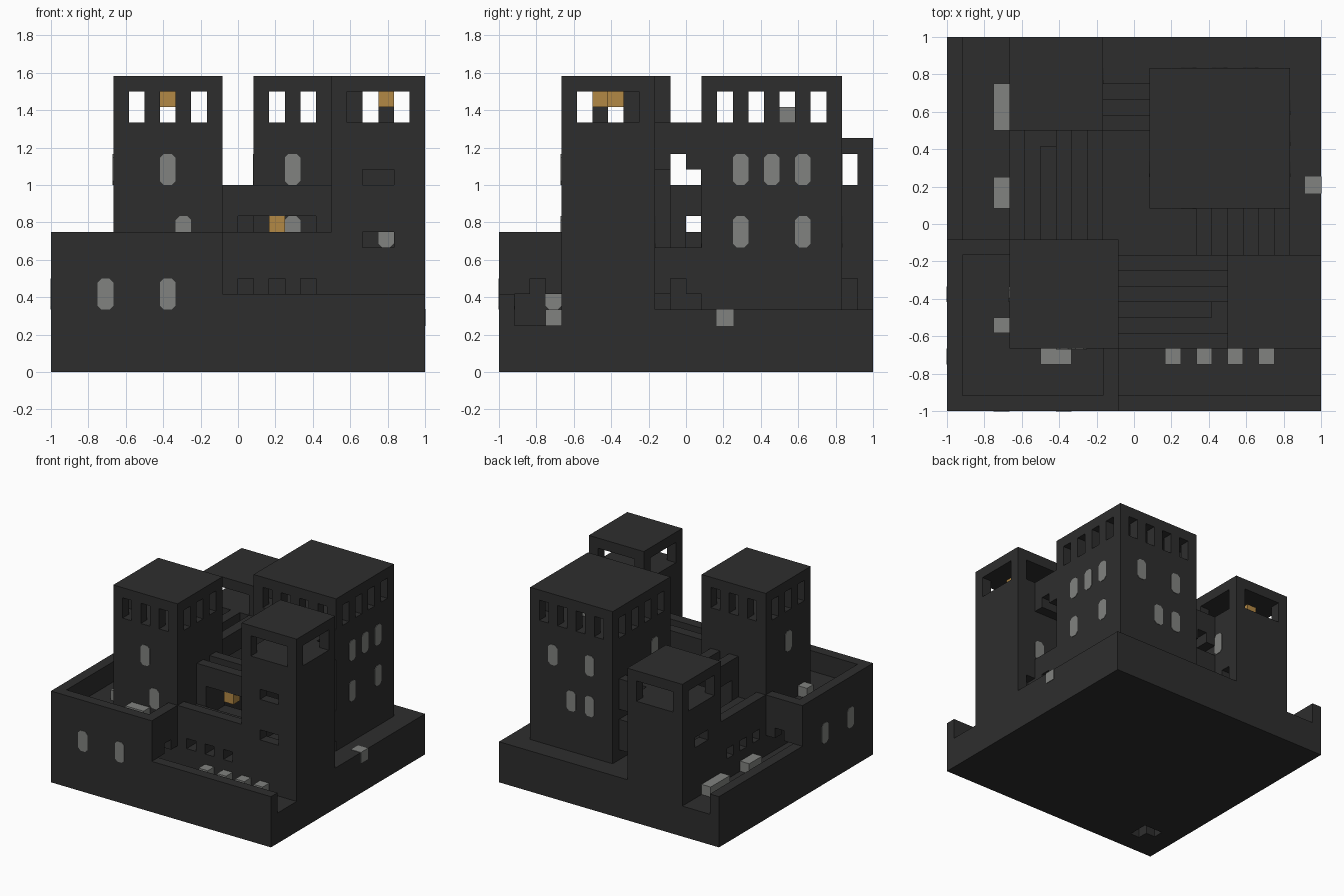
import bpy, bmesh
from itertools import product
from mathutils import Vector

U = 1 / 12  # one building block

if "Cube" in bpy.data.objects:
    bpy.data.objects.remove(bpy.data.objects["Cube"], do_unlink=True)


def material(name, rgb):
    m = bpy.data.materials.new(name)
    m.use_nodes = True
    m.diffuse_color = (*rgb, 1)
    m.node_tree.nodes["Principled BSDF"].inputs["Base Color"].default_value = (*rgb, 1)
    return m


STONE = material("dark stone", (0.027, 0.027, 0.027))
GLASS = material("grey glass", (0.22, 0.225, 0.215))
LAMP = material("amber lamp", (0.45, 0.25, 0.06))


def swap(b):
    """Reflect a box across the diagonal x = y."""
    return (b[1], b[0], b[2], b[4], b[3], b[5])


def finish(name, bm, mat):
    me = bpy.data.meshes.new(name)
    bm.to_mesh(me)
    bm.free()
    me.materials.append(mat)
    ob = bpy.data.objects.new(name, me)
    bpy.context.collection.objects.link(ob)


def cells(b):
    return set(product(range(b[0], b[3]), range(b[1], b[4]), range(b[2], b[5])))


def masonry(name, solids, cuts=(), mirrored=False, mat=STONE):
    """Fill whole-block boxes, carve others away, keep only the outer skin."""
    full = set()
    for b in solids:
        full |= cells(swap(b) if mirrored else b)
    for b in cuts:
        full -= cells(swap(b) if mirrored else b)
    bm = bmesh.new()
    for c in full:
        for axis, sign in product(range(3), (0, 1)):
            n = list(c)
            n[axis] += 2 * sign - 1
            if tuple(n) in full:
                continue
            u, v = (axis + 1) % 3, (axis + 2) % 3
            ring = []
            for du, dv in ((0, 0), (1, 0), (1, 1), (0, 1)):
                p = list(c)
                p[axis] += sign
                p[u] += du
                p[v] += dv
                ring.append(bm.verts.new(Vector(p) * U))
            bm.faces.new(ring if sign else ring[::-1])
    bmesh.ops.remove_doubles(bm, verts=bm.verts, dist=0.001)
    bmesh.ops.dissolve_limit(bm, angle_limit=0.02, verts=bm.verts, edges=bm.edges)
    finish(name, bm, mat)


def window(name, axis, a, wall, z):
    """Pane with clipped corners, two blocks tall, filling a wall block."""
    c, e = 0.25, 0.04
    outline = [(c, 0), (1 - c, 0), (1, c), (1, 2 - c), (1 - c, 2), (c, 2), (0, 2 - c), (0, c)]
    bm = bmesh.new()
    ring = []
    for s, t in outline:
        p = (a + s, wall - e, z + t) if axis == "x" else (wall - e, a + s, z + t)
        ring.append(bm.verts.new(Vector(p) * U))
    face = bm.faces.new(ring)
    out = bmesh.ops.extrude_face_region(bm, geom=[face])["geom"]
    depth = (1 + 2 * e) * U
    move = (0, depth, 0) if axis == "x" else (depth, 0, 0)
    bmesh.ops.translate(bm, verts=[g for g in out if isinstance(g, bmesh.types.BMVert)], vec=move)
    bmesh.ops.recalc_face_normals(bm, faces=bm.faces)
    finish(name, bm, GLASS)


def block(name, b, mat, grow=0.0):
    bm = bmesh.new()
    bmesh.ops.create_cube(bm, size=1)
    for v in bm.verts:
        for i in range(3):
            v.co[i] = U * (b[i + 3] + grow if v.co[i] > 0 else b[i] - grow)
    finish(name, bm, mat)


# Ground slab with raised rear court
masonry("base", [(-12, -12, 0, 12, 12, 3), (-2, -2, 3, 12, 12, 4)],
        [(-10, -9, 0, -8, -8, 1), (-9, -10, 0, -8, -9, 1)])

# Corner bastion: terrace above a corridor with arched doors
halls = [(-11, -11, 3, -2, -8, 6), (-2, -11, 3, -1, -8, 5), (-2, -10, 3, -1, -9, 6)]
masonry("bastion", [(-12, -12, 3, -1, -1, 9)],
        [(-11, -11, 7, -2, -2, 9)] + halls + [swap(h) for h in halls])
for a in (-9, -5):
    window("bastion_front_window", "x", a, -12, 4)
    window("bastion_left_window", "y", a, -12, 4)

# Square towers with a lookout room lit by narrow openings
for name, lo, hi, base in (("front_tower", -8, -1, 3), ("great_tower", 1, 10, 4)):
    cuts = [(lo + 1, lo + 1, 16, hi - 1, hi - 1, 18)]
    for a in range(lo + 1, hi - 1, 2):
        slot = (a, lo, 16, a + 1, hi, 18)
        cuts += [slot, swap(slot)]
    masonry(name, [(lo, lo, base, hi, hi, 19)], cuts)
block("front_tower_lamp", (-5, -5, 17, -4, -4, 18), LAMP)
block("great_tower_chest", (6, 6, 16, 7, 7, 17), GLASS)

for axis in "xy":
    window("front_tower_high_window", axis, -5, -8, 12)
window("front_tower_low_window", "x", -4, -8, 8)
for z in (8, 12):
    window("great_tower_front_window", "x", 3, 1, z)
    for a in (3, 7):
        window("great_tower_right_window", "y", a, 9, z)
    window("great_tower_back_window", "x", 3, 9, z)
window("great_tower_right_window", "y", 5, 9, 12)
window("great_tower_back_window", "x", 7, 9, 12)
window("great_tower_back_window", "x", 5, 9, 8)
window("great_tower_left_window", "y", 3, 1, 12)

# Parts repeated across the diagonal
for side, top in (("right", 19), ("back", 15)):
    m = side == "back"
    at = swap if m else (lambda b: b)

    # Watch tower with wide lookout openings and slits
    cuts = [(7, -8, top - 3, 11, -2, top - 1), (6, -7, top - 3, 12, -3, top - 1),
            (7, -7, 7, 11, -3, top - 5), (8, -8, 8, 10, -7, 9), (10, -3, 4, 11, -2, 6)]
    if not m:
        cuts.append((8, -8, 12, 10, -7, 13))
    masonry(side + "_watch_tower", [(6, -8, 3, 12, -2, top)], cuts, m)
    block(side + "_watch_lamp", at((9, -6, top - 2, 10, -5, top - 1)), LAMP)
    window(side + "_watch_window", "y" if m else "x", 9, -3, 8)

    # Low parapet along the outer terrace
    masonry(side + "_parapet", [(-1, -12, 3, 12, -11, 5)], (), m)

    # Curtain wall with balcony, step and arched bridge
    masonry(side + "_curtain_wall",
            [(-1, -8, 3, 6, -2, 7), (-1, -8, 7, 6, -7, 9),
             (-1, -6, 7, 5, -5, 8), (-1, -5, 7, 6, -2, 12)],
            [(-1, -4, 11, 6, -3, 12), (0, -5, 7, 5, -2, 10)]
            + [(a, -8, 5, a + 1, -6, 6) for a in (0, 2, 4)], m)
    block(side + "_arch_lamp", at((2, -5, 9, 3, -4, 10)), LAMP)

# Rear bridges: lower wall with arched gate, upper walkway on an arch
masonry("right_bridge", [(4, -2, 4, 10, 1, 8), (7, -2, 13, 10, 1, 16)],
        [(5, -2, 7, 6, 1, 8), (4, -2, 4, 10, 1, 5), (4, -1, 4, 10, 0, 6),
         (7, -1, 13, 10, 0, 14), (8, -2, 15, 9, 1, 16)])
masonry("back_bridge", [(-2, 6, 4, 1, 9, 8), (-2, 6, 9, 1, 9, 12)],
        [(-2, 6, 4, 1, 9, 5), (-1, 6, 4, 0, 9, 6),
         (-1, 6, 9, 0, 9, 10), (-2, 7, 11, 1, 8, 12)])

# Planters on the terraces and a roof light in the right ledge
for a in (2, 4, 6, 8):
    block("front_planter", (a, -9, 3, a + 1, -8, 4), GLASS)
for y0, y1 in ((1, 3), (6, 9)):
    block("left_planter", (-9, y0, 3, -8, y1, 4), GLASS)
block("terrace_planter", (-6, -9, 7, -4, -8, 8), GLASS)
block("terrace_planter", (-9, -7, 7, -8, -6, 8), GLASS)
block("ledge_light", (11, 2, 3, 12, 3, 4), GLASS, 0.04)
